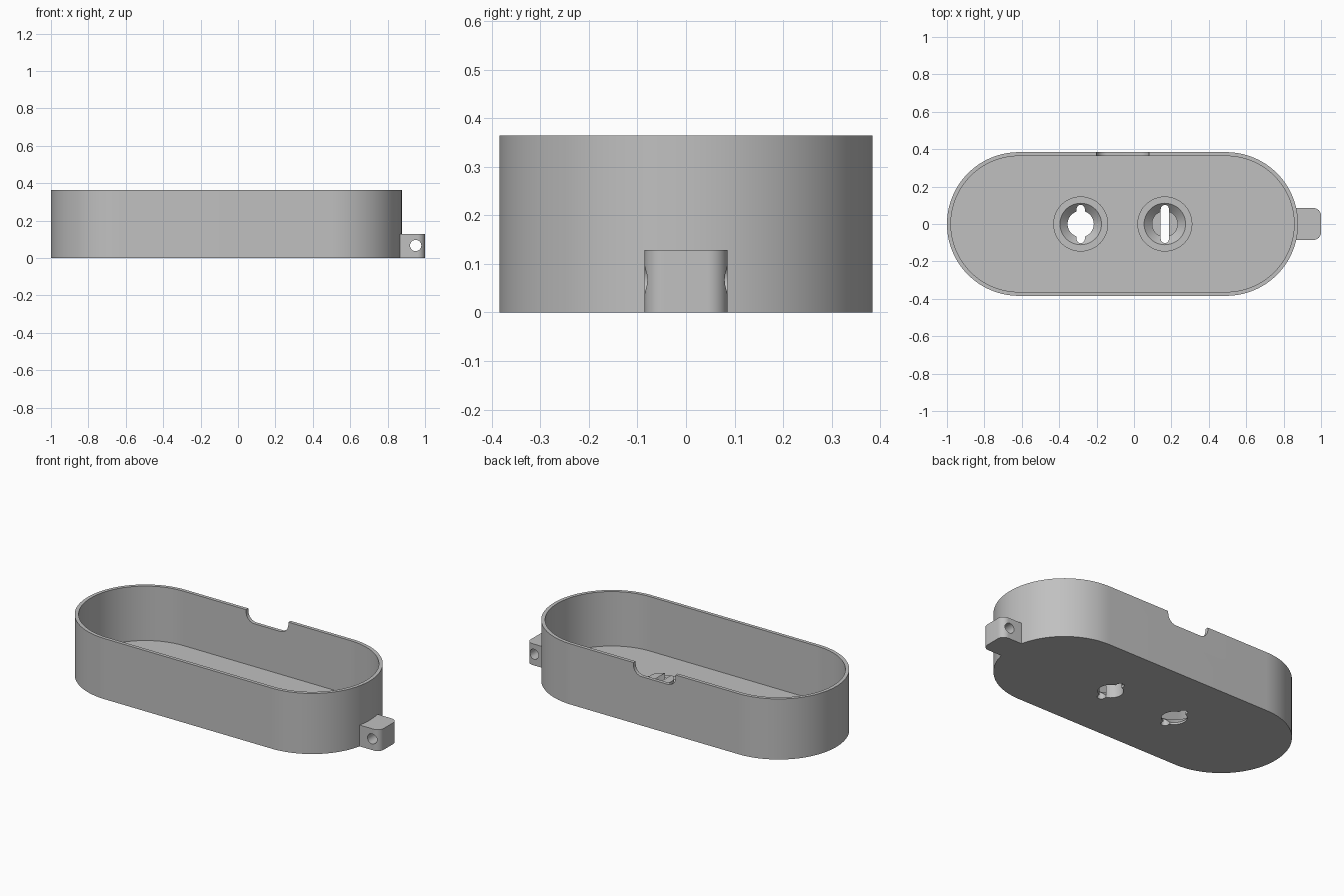
import bpy, bmesh
from math import sin, cos, pi
from mathutils import Matrix, Vector

cube = bpy.data.objects.get("Cube")
if cube:
    bpy.data.objects.remove(cube)

GREY = bpy.data.materials.new("plain grey")
GREY.use_nodes = True
GREY.diffuse_color = (0.53, 0.53, 0.53, 1)
GREY.node_tree.nodes["Principled BSDF"].inputs["Base Color"].default_value = GREY.diffuse_color

HEIGHT, RADIUS, WALL, FLOOR, BOSS_TOP = 0.364, 0.384, 0.021, 0.037, 0.053
MID, HALF = -0.0615, 0.9385          # centre and half length of the case
UPRIGHT = Matrix.Rotation(pi / 2, 4, 'X')   # turns an (x, y) outline into (x, z)


def rounded(x0, x1, y0, y1, radii, steps=12):
    """Rectangle outline; radii for corners +x+y, -x+y, -x-y, +x-y."""
    pts = []
    corners = ((x1, y1, -1, -1), (x0, y1, 1, -1), (x0, y0, 1, 1), (x1, y0, -1, 1))
    for i, ((x, y, sx, sy), r) in enumerate(zip(corners, radii)):
        if r == 0:
            pts.append((x, y))
            continue
        for k in range(steps + 1):
            a = (i + k / steps) * pi / 2
            pts.append((x + sx * r + r * cos(a), y + sy * r + r * sin(a)))
    return pts


def circle(x, y, r, steps=48):
    return [(x + r * cos(2 * pi * k / steps), y + r * sin(2 * pi * k / steps))
            for k in range(steps)]


def finish(name, bm):
    bmesh.ops.remove_doubles(bm, verts=bm.verts, dist=1e-5)
    bmesh.ops.recalc_face_normals(bm, faces=bm.faces)
    mesh = bpy.data.meshes.new(name)
    bm.to_mesh(mesh)
    bm.free()
    mesh.materials.append(GREY)
    obj = bpy.data.objects.new(name, mesh)
    bpy.context.collection.objects.link(obj)
    return obj


def prism(name, outline, low, high, turn=None):
    """Extrude an outline from low to high, optionally turned upright."""
    bm = bmesh.new()
    face = bm.faces.new([bm.verts.new((x, y, low)) for x, y in outline])
    ext = bmesh.ops.extrude_face_region(bm, geom=[face])
    top = [v for v in ext["geom"] if isinstance(v, bmesh.types.BMVert)]
    bmesh.ops.translate(bm, verts=top, vec=Vector((0, 0, high - low)))
    if turn:
        bm.transform(turn)
    return finish(name, bm)


def cone(name, x, low, high, r_low, r_high):
    bm = bmesh.new()
    bmesh.ops.create_cone(bm, cap_ends=True, segments=48, radius1=r_low, radius2=r_high,
                          depth=high - low,
                          matrix=Matrix.Translation((x, 0, (low + high) / 2)))
    return finish(name, bm)


def combine(target, tool, operation='DIFFERENCE'):
    tool.hide_render = True
    mod = target.modifiers.new("join", 'BOOLEAN')
    mod.operation, mod.object, mod.solver = operation, tool, 'EXACT'
    bpy.context.view_layer.objects.active = target
    bpy.ops.object.modifier_apply(modifier=mod.name)
    bpy.data.objects.remove(tool)


def stadium(inset):
    r = RADIUS - inset
    return rounded(MID - HALF + inset, MID + HALF - inset, -r, r, (r,) * 4, 32)


# Open case with a flat floor
case = prism("case", stadium(0), 0, HEIGHT)
combine(case, prism("cavity", stadium(WALL), FLOOR, HEIGHT + 0.1))

# Cable notch in the back rim
notch = rounded(-0.2, 0.08, HEIGHT - 0.07, HEIGHT + 0.1, (0, 0, 0.055, 0.055))
combine(case, prism("notch", notch, -0.45, -0.3, UPRIGHT))

# Raised rings with a flared recess and a slotted mounting hole
for x in (-0.285, 0.165):
    combine(case, cone("ring", x, FLOOR - 0.015, BOSS_TOP, 0.147, 0.147), 'UNION')
    combine(case, cone("recess", x, 0.012, 0.07, 0.07, 0.128))
    combine(case, prism("hole", circle(x, 0, 0.07), -0.05, 0.1))
    slot = rounded(x - 0.022, x + 0.022, -0.102, 0.102, (0.022,) * 4, 8)
    combine(case, prism("slot", slot, -0.05, 0.1))

# Lug on the end with a cross hole
lug = prism("lug", rounded(0.862, 1, -0.085, 0.085, (0.04, 0, 0, 0.04)), 0, 0.128)
combine(lug, prism("lug_hole", circle(0.95, 0.067, 0.03, 32), -0.2, 0.2, UPRIGHT))

# Smooth curved walls, crisp edges
for obj in (case, lug):
    bpy.ops.object.select_all(action='DESELECT')
    obj.select_set(True)
    bpy.context.view_layer.objects.active = obj
    bpy.ops.object.shade_smooth_by_angle(angle=pi / 6)
